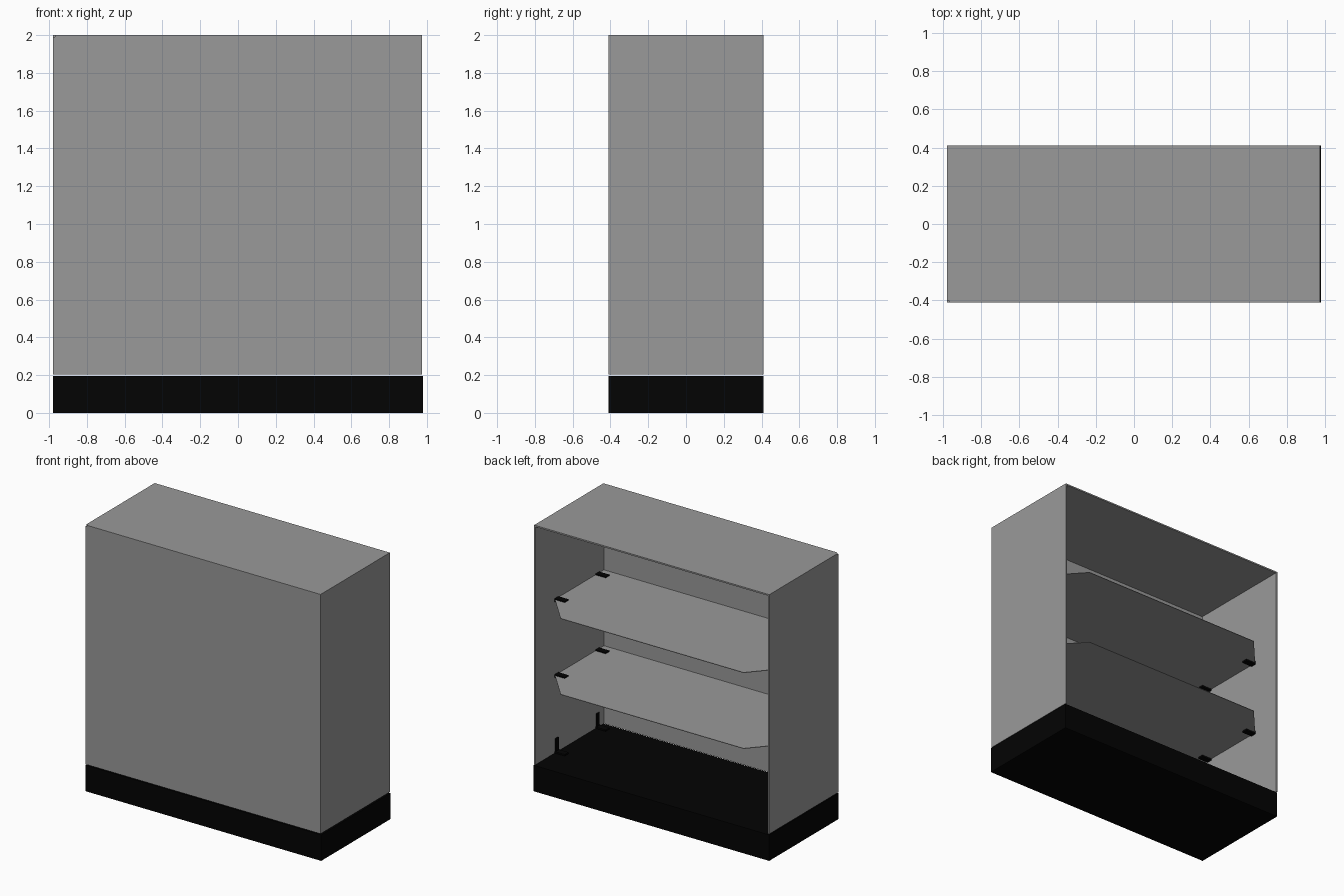
import bpy, bmesh

if "Cube" in bpy.data.objects:
    bpy.data.objects.remove(bpy.data.objects["Cube"])


def material(name, v):
    m = bpy.data.materials.new(name)
    m.diffuse_color = (v, v, v, 1)
    m.use_nodes = True
    m.node_tree.nodes["Principled BSDF"].inputs["Base Color"].default_value = m.diffuse_color
    return m


black = material("black", 0.001)
grey = material("dark_grey", 0.32)


def prism(name, outline, z0, z1, mat=grey):
    """Extrude a flat xy outline from z0 to z1."""
    bm = bmesh.new()
    face = bm.faces.new([bm.verts.new((x, y, z0)) for x, y in outline])
    ext = bmesh.ops.extrude_face_region(bm, geom=[face])
    verts = [g for g in ext["geom"] if isinstance(g, bmesh.types.BMVert)]
    bmesh.ops.translate(bm, verts=verts, vec=(0, 0, z1 - z0))
    bmesh.ops.recalc_face_normals(bm, faces=bm.faces)
    me = bpy.data.meshes.new(name)
    bm.to_mesh(me)
    bm.free()
    me.materials.append(mat)
    ob = bpy.data.objects.new(name, me)
    bpy.context.collection.objects.link(ob)
    return ob


def box(name, x0, x1, y0, y1, z0, z1, mat=grey):
    return prism(name, [(x0, y0), (x1, y0), (x1, y1), (x0, y1)], z0, z1, mat)


L, R, D, T = -0.98, 0.974, 0.411, 0.011   # left, right, half depth, panel thickness
BASE, LOW, TOP = 0.195, 0.202, 2.0

# Plinth
box("base", L + 0.001, R + 0.005, -D, D, 0, BASE, black)

# Open-backed shell: the front panel covers the right and top edges
F = -D + 0.01
box("left_panel", L, L + T, -D, D, LOW, TOP - T)
box("right_panel", R - T, R, F, D, LOW, TOP - T)
box("top_panel", L, R, F, D, TOP - T, TOP)
box("front_panel", L + T, R, -D, F, LOW, TOP)

# Shelves with clipped back corners
xl, xr = L + T, R - T
SHELVES = (0.785, 1.355)
for i, z in enumerate(SHELVES):
    prism(f"shelf_{i + 1}", [(xl, F), (xr, F), (xr, 0.18), (0.755, D - 0.002),
                             (-0.765, D - 0.002), (xl, 0.18)], z - 0.002, z + 0.002)

# Brackets against both side walls
for side, wall, s in (("left", xl, 1), ("right", xr, -1)):
    for place, y in (("front", -0.345), ("back", 0.14)):
        x0, x1 = sorted((wall, wall + s * 0.085))
        for i, z in enumerate(SHELVES):
            box(f"shelf_{i + 1}_bracket_{side}_{place}", x0, x1, y, y + 0.045,
                z - 0.014, z + 0.01, black)
        # L-shaped floor brackets
        box(f"floor_bracket_foot_{side}_{place}", x0, x1, y, y + 0.045,
            LOW + 0.002, LOW + 0.014, black)
        v0, v1 = sorted((wall, wall + s * 0.008))
        box(f"floor_bracket_upright_{side}_{place}", v0, v1, y + 0.005, y + 0.04,
            LOW + 0.014, LOW + 0.11, black)
